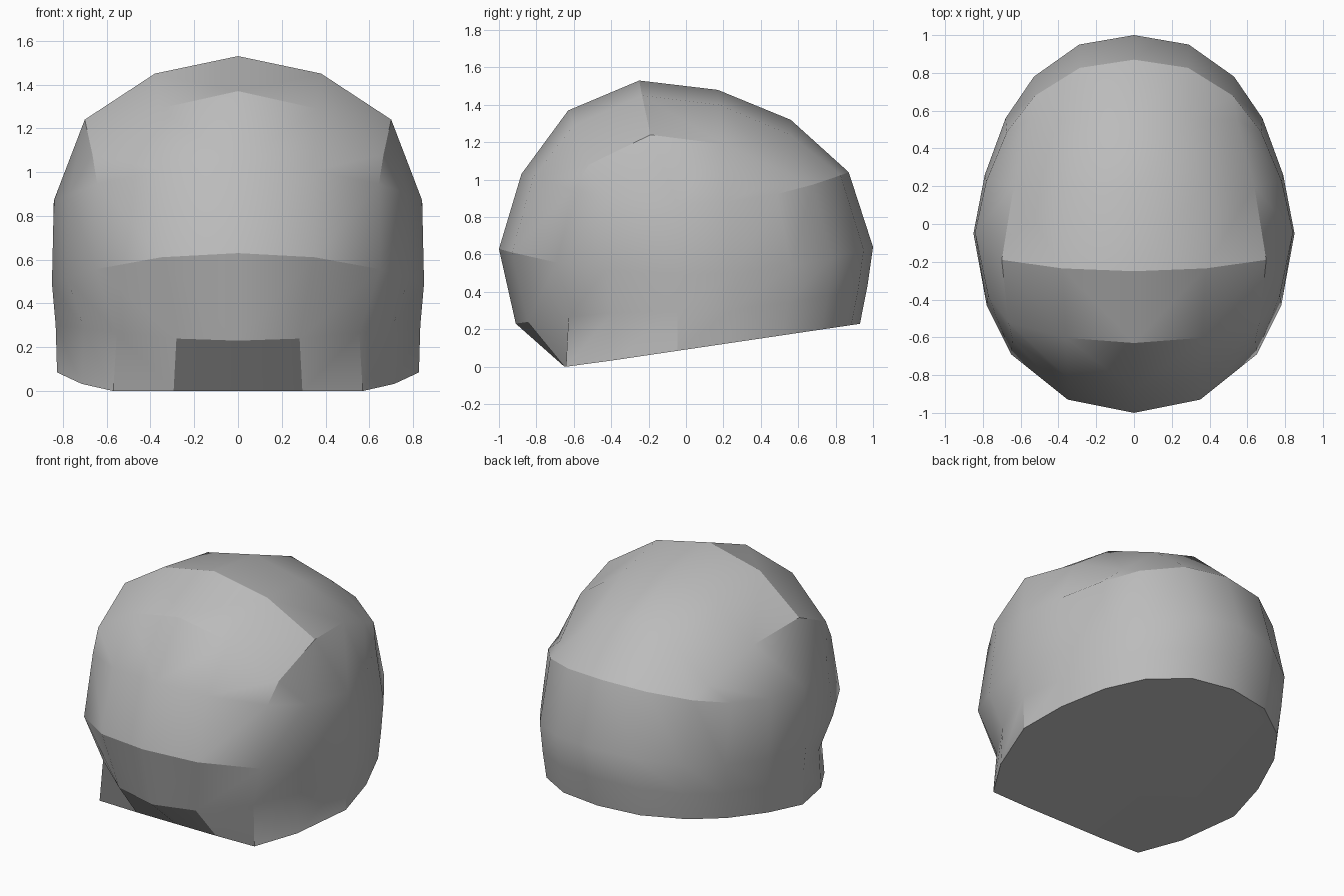
import bpy
import bmesh
import math

cube = bpy.data.objects.get("Cube")
if cube:
    bpy.data.objects.remove(cube, do_unlink=True)

# Left half of the widest outline, from front to back
OUTLINE = [(0, -1), (0.35, -0.93), (0.65, -0.69), (0.78, -0.43), (0.85, -0.05),
           (0.79, 0.26), (0.68, 0.56), (0.53, 0.78), (0.29, 0.95), (0, 1)]

# Crown rows: y and z on the centre line, width factor, pull of the edge
CROWN = [(-0.63, 1.37, 0.95, 0.11), (-0.25, 1.53, 1, 0.06),
         (0.17, 1.48, 0.91, 0.03), (0.56, 1.32, 0.78, -0.01)]
COLUMNS = [(0, 0), (0.38, 0.08), (0.70, 0.29)]   # x and drop from the centre


def add_ring(bm, front, back, z_front, z_side, z_back, width, taper=0.0):
    """Scale the outline and bend its height towards the front and back."""
    ring = []
    for x, y in OUTLINE:
        end, reach = (z_front, front) if y < 0 else (z_back, back)
        z = z_side + (end - z_side) * y * y
        ring.append(bm.verts.new((x * (width + taper * min(0, y)), y * reach, z)))
    return ring


def add_base(bm):
    """Bottom rim, lying on the sloping cut."""
    ring = []
    for x, y in OUTLINE:
        cut_y = max(-0.65, 0.93 * y)
        cut_z = max(0, 0.148 * (cut_y + 0.62))
        ring.append(bm.verts.new((x * (0.98 + 0.15 * min(0, y)), cut_y, cut_z)))
    return ring


def add_face(bm, verts):
    unique = list(dict.fromkeys(verts))
    if len(unique) > 2:
        bm.faces.new(unique)


def bridge(bm, lower, upper):
    for i in range(len(lower) - 1):
        add_face(bm, (lower[i], lower[i + 1], upper[i + 1], upper[i]))


bm = bmesh.new()

# Crown patch
grid = [[bm.verts.new((x * width, y + pull * (c / 2) ** 2, z - drop))
         for c, (x, drop) in enumerate(COLUMNS)]
        for y, z, width, pull in CROWN]
for row, after in zip(grid, grid[1:]):
    bridge(bm, row, after)
first, second, third, last = grid
crown_rim = first + [first[-1], second[-1], third[-1], last[-1]] + last[::-1]

# Side walls from the sloping base up to the crown
rings = [add_base(bm),
         add_ring(bm, 0.91, 0.97, 0.23, 0.30, 0.43, 0.99, 0.2),
         add_ring(bm, 1, 1, 0.63, 0.49, 0.64, 1),
         add_ring(bm, 0.88, 0.87, 1.03, 0.87, 1.04, 0.99),
         crown_rim]
for lower, upper in zip(rings, rings[1:]):
    bridge(bm, lower, upper)

# Flat underside
add_face(bm, rings[0])

# Mirror to the right half
bmesh.ops.mirror(bm, geom=bm.verts[:] + bm.edges[:] + bm.faces[:],
                 axis='X', merge_dist=0.001)
bmesh.ops.remove_doubles(bm, verts=bm.verts[:], dist=0.001)
bmesh.ops.recalc_face_normals(bm, faces=bm.faces[:])

mesh = bpy.data.meshes.new("dome_shell")
bm.to_mesh(mesh)
bm.free()
shell = bpy.data.objects.new("dome_shell", mesh)
bpy.context.collection.objects.link(shell)

# Plain grey finish
grey = bpy.data.materials.new("plain grey")
grey.use_nodes = True
colour = (0.5, 0.5, 0.5, 1)
grey.diffuse_color = colour
grey.node_tree.nodes["Principled BSDF"].inputs["Base Color"].default_value = colour
mesh.materials.append(grey)

# Smooth shading with sharp creases
bpy.ops.object.select_all(action='DESELECT')
shell.select_set(True)
bpy.context.view_layer.objects.active = shell
bpy.ops.object.shade_smooth_by_angle(angle=math.radians(29))
